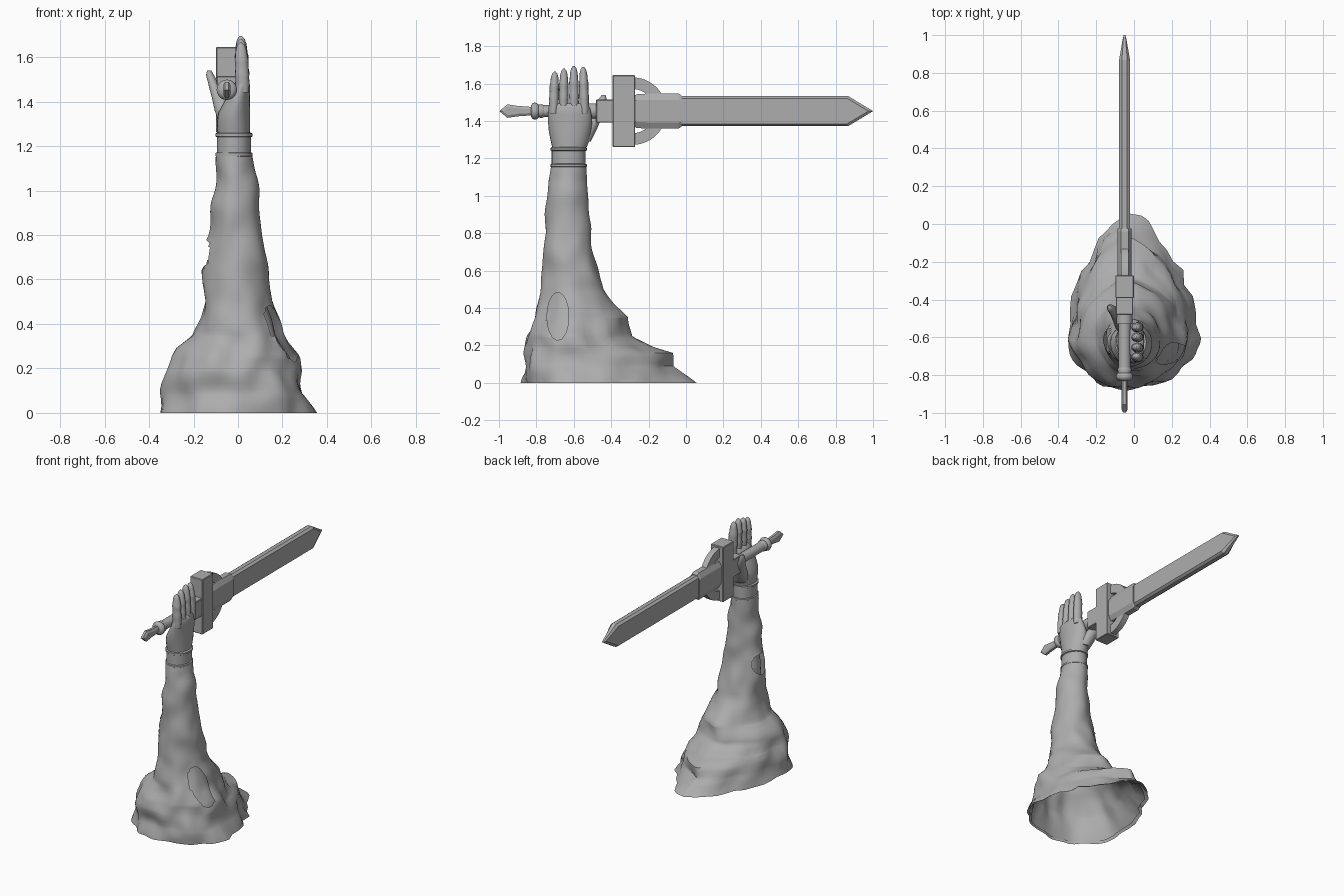
import bpy, bmesh, math
from mathutils import Vector, noise

if "Cube" in bpy.data.objects:
    bpy.data.objects.remove(bpy.data.objects["Cube"])

mat = bpy.data.materials.new("stone grey")
mat.diffuse_color = (0.42, 0.42, 0.42, 1)
mat.use_nodes = True
mat.node_tree.nodes["Principled BSDF"].inputs["Base Color"].default_value = mat.diffuse_color
SX, SZ = -0.05, 1.453          # sword axis


def finish(name, bm, smooth=True, angle=40):
    bmesh.ops.recalc_face_normals(bm, faces=bm.faces[:])
    me = bpy.data.meshes.new(name)
    bm.to_mesh(me)
    bm.free()
    ob = bpy.data.objects.new(name, me)
    bpy.context.collection.objects.link(ob)
    me.materials.append(mat)
    if smooth:
        bpy.ops.object.select_all(action='DESELECT')
        ob.select_set(True)
        bpy.context.view_layer.objects.active = ob
        bpy.ops.object.shade_smooth_by_angle(angle=math.radians(angle))
    return ob


def skin(bm, rings, cap=True):
    """Bridge rings of points into a tube."""
    vs = [[bm.verts.new(p) for p in r] for r in rings]
    n = len(vs[0])
    for a, b in zip(vs, vs[1:]):
        for i in range(n):
            j = (i + 1) % n
            bm.faces.new((a[i], a[j], b[j], b[i]))
    if cap:
        bm.faces.new(vs[0][::-1])
        bm.faces.new(vs[-1])


def column(name, rings, n=14, angle=50):
    """Upright loft; each ring is (x, y, z, rx, ry)."""
    bm = bmesh.new()
    t = [2 * math.pi * i / n for i in range(n)]
    skin(bm, [[(x + rx * math.cos(a), y + ry * math.sin(a), z) for a in t]
              for x, y, z, rx, ry in rings])
    return finish(name, bm, angle=angle)


def lathe(name, prof, n=20):
    """Turned part on the sword axis; prof is (y, radius)."""
    bm = bmesh.new()
    t = [2 * math.pi * i / n for i in range(n)]
    skin(bm, [[(SX + r * math.cos(a), y, SZ + r * math.sin(a)) for a in t]
              for y, r in prof])
    return finish(name, bm)


def plate(name, outer, inner, edge, face, tip=9):
    """Bevelled plate in the y-z plane on the sword axis, thinned past y = tip."""
    bm = bmesh.new()
    skin(bm, [[(SX + x * (0.35 if y > tip else 1), y, SZ + z) for y, z in o] for x, o in
              ((-face, inner), (-edge, outer), (edge, outer), (face, inner))])
    return finish(name, bm, smooth=False)


def box(name, y0, y1, h, w, bevel):
    bm = bmesh.new()
    bmesh.ops.create_cube(bm, size=1)
    for v in bm.verts:
        v.co = Vector((SX + v.co.x * 2 * w, (y0 + y1) / 2 + v.co.y * (y1 - y0),
                       SZ + v.co.z * 2 * h))
    bmesh.ops.bevel(bm, geom=bm.edges[:], offset=bevel, segments=1, affect='EDGES')
    return finish(name, bm, smooth=False)


# Ragged sleeve: z, xmin, xmax, ymin, ymax
KEYS = [(0, -.352, .345, -.865, .065), (.09, -.335, .305, -.86, -.06),
        (.16, -.32, .285, -.86, -.075), (.19, -.31, .28, -.855, -.17),
        (.25, -.295, .265, -.845, -.285), (.29, -.275, .245, -.83, -.295),
        (.35, -.205, .215, -.81, -.31), (.42, -.17, .185, -.79, -.375),
        (.50, -.16, .155, -.775, -.44), (.65, -.155, .135, -.765, -.485),
        (.80, -.13, .11, -.755, -.515), (1.0, -.105, .09, -.745, -.53),
        (1.17, -.098, .065, -.72, -.532)]


def sleeve_ring(z, n=56, scale=1):
    for a, b in zip(KEYS, KEYS[1:]):
        if z <= b[0] + 1e-6:
            break
    f = (z - a[0]) / (b[0] - a[0])
    _, x0, x1, y0, y1 = [p + (q - p) * f for p, q in zip(a, b)]
    cx, rx = (x0 + x1) / 2, (x1 - x0) / 2
    k = max(0, 1 - z / 0.6)                 # how far the hem flares
    cy = -0.625 + 0.02 * k
    amp = 0.016 + 0.024 * k
    out = []
    for i in range(n):
        t = 2 * math.pi * i / n
        c, s = math.cos(t), math.sin(t)
        px = abs(c) ** (1 + 0.6 * k * (s > 0)) * (1 if c > 0 else -1)
        p = Vector((cx + rx * px - .02 * k * max(s, 0),
                    cy + s * ((y1 - cy) if s > 0 else (cy - y0)), z))
        w = noise.noise(Vector((p.x * 9, p.y * 9, z * 8))) * amp
        fade = 0.4 if z > 1.1 else 1
        p += Vector((c, s, 0)) * w * fade
        axis = Vector((cx, cy, z))
        out.append(axis + (p - axis) * scale)
    return out


zs = sorted({round(1.17 * i / 44, 3) for i in range(45)} | {.09, .16, .19, .25, .35})
bm = bmesh.new()
skin(bm, [sleeve_ring(z) for z in zs], cap=False)

# Tears in the sleeve: side, y, z, half width, half height
for side, ty, tz, ry, rz in ((1, -.685, .355, .058, .128), (-1, -.62, .71, .068, .068)):
    def reach(p):
        return math.hypot((p.y - ty) / ry, (p.z - tz) / rz) if p.x * side > 0 else 9
    bmesh.ops.delete(bm, geom=[f for f in bm.faces if reach(f.calc_center_median()) < 1],
                     context='FACES')
    for v in bm.verts:
        d = reach(v.co)
        if v.is_boundary and .3 < d < 2 and v.co.z < 1.1:
            v.co.y = ty + (v.co.y - ty) / d
            v.co.z = tz + (v.co.z - tz) / d
finish("sleeve", bm, angle=50)

# Inner lining seen through the tears, flaring out to the hem
bm = bmesh.new()
skin(bm, [sleeve_ring(z, 56, max(.8, .97 - .5 * z)) for z in
          (.01, .09, .16, .19, .25, .3, .35, .42, .5, .6, .7, .8, .88)], cap=False)
finish("sleeve_lining", bm, angle=60)

# Wrist cuff with two raised bands
WX, WY = -.018, -.627
column("cuff", [(WX, WY, z, .077, .091) for z in (1.14, 1.26)], 28)
for i, z in enumerate((1.162, 1.25)):
    column("cuff_band_%d" % i, [(WX, WY, z + dz, .077 + r, .09 + r) for dz, r in
                                ((-.01, 0), (-.006, .007), (.006, .007), (.01, 0))], 28)

# Palm
column("palm", [(-.018, -.625, 1.24, .072, .086), (-.02, -.62, 1.30, .075, .105),
                (-.017, -.62, 1.35, .072, .114), (-.004, -.62, 1.40, .058, .118),
                (.008, -.622, 1.44, .046, .115), (.016, -.625, 1.475, .038, .11),
                (.018, -.627, 1.495, .024, .10)], 24, 60)

# Four fingers with knuckles and pointed tips
for i, (y, top) in enumerate(((-.708, 1.665), (-.655, 1.68), (-.598, 1.695), (-.543, 1.69))):
    h = top - 1.44
    prof = ((0, .022), (.18, .026), (.30, .025), (.36, .027), (.42, .025), (.60, .0245),
            (.65, .026), (.70, .023), (.86, .020), (.95, .014), (1, .004))
    column("finger_%d" % i, [(.022 - .009 * f, y + (y + .625) * -.08 * f, 1.44 + h * f,
                              r * 1.2, r) for f, r in prof], 12)

# Thumb
column("thumb", [(-.03, -.56, 1.29, .05, .05), (-.055, -.525, 1.36, .05, .05),
                 (-.08, -.49, 1.42, .038, .04), (-.103, -.465, 1.46, .026, .03),
                 (-.115, -.455, 1.49, .021, .025), (-.126, -.445, 1.52, .018, .02),
                 (-.13, -.44, 1.54, .009, .01)], 12, 60)

# Grip with collars
lathe("grip", [(-.80, .032), (-.53, .032), (-.53, .042), (-.46, .042)])
lathe("pommel_collar", [(-.83, .028), (-.82, .042), (-.808, .046), (-.795, .042),
                        (-.788, .034), (-.77, .037), (-.76, .032)])

# Pommel spike
up = [(-.998, 0), (-.955, .036), (-.90, .028), (-.82, .022)]
inn = [(-.98, 0), (-.953, .022), (-.90, .014), (-.82, .01)]
mirror = lambda o: o + [(y, -z) for y, z in reversed(o) if z > 0]
plate("pommel_spike", mirror(up), mirror(inn), .008, .016)

# Guard
box("guard_collar", -.48, -.385, .062, .046, .004)
box("guard", -.392, -.272, .193, .049, .004)

# Half-ring behind the guard
bm = bmesh.new()
arc = [math.pi * (i / 24 - .5) for i in range(25)]
skin(bm, [[(SX + x, -.285 + r * math.cos(a), SZ + r * math.sin(a))
           for x, r in ((-.02, .118), (.02, .118), (.02, .18), (-.02, .18))] for a in arc])
finish("guard_ring", bm)

# Blade socket
so = [(-.28, .078), (-.265, .09), (-.20, .094), (-.04, .094), (-.025, .084)]
si = [(-.28, .052), (-.265, .058), (-.20, .06), (-.04, .06), (-.025, .056)]
flip = lambda o: o + [(y, -z) for y, z in reversed(o)]
plate("blade_socket", flip(so), flip(si), .02, .038)

# Blade with bevelled edges, thinned at the point
plate("blade", mirror([(-.05, .08), (.868, .08), (1.0, 0)]),
      mirror([(-.05, .068), (.862, .068), (.975, 0)]), .014, .03, .9)
